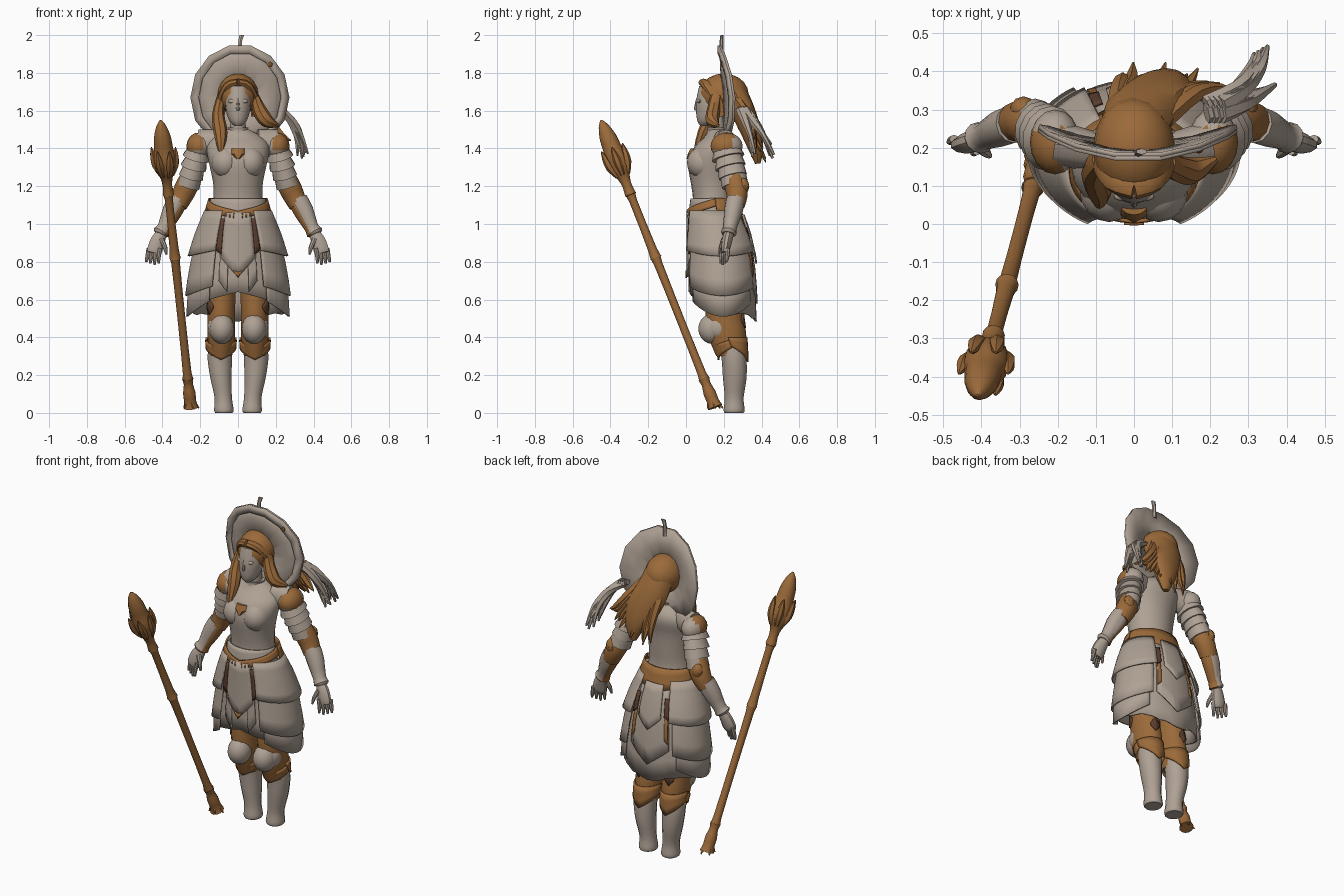
import bpy, bmesh, math, random
from mathutils import Vector

random.seed(4)
if "Cube" in bpy.data.objects:
    bpy.data.objects.remove(bpy.data.objects["Cube"])


def material(name, rgb):
    m = bpy.data.materials.new(name)
    m.use_nodes = True
    m.diffuse_color = (*rgb, 1)
    m.node_tree.nodes["Principled BSDF"].inputs["Base Color"].default_value = (*rgb, 1)
    return m


STONE = material("warm grey stone", (0.43, 0.36, 0.30))
BROWN = material("ochre brown", (0.33, 0.145, 0.042))
DARK = material("dark umber", (0.11, 0.05, 0.028))


def finish(bm, name, mat, rule=None, thick=0, angle=35):
    """Turn a bmesh into a shaded object; rule picks the second material by face."""
    bmesh.ops.recalc_face_normals(bm, faces=bm.faces)
    if rule:
        for f in bm.faces:
            f.material_index = int(rule(f.calc_center_median()))
    me = bpy.data.meshes.new(name)
    bm.to_mesh(me)
    bm.free()
    me.materials.append(mat)
    me.materials.append(BROWN)
    ob = bpy.data.objects.new(name, me)
    bpy.context.collection.objects.link(ob)
    if thick:
        mod = ob.modifiers.new("thickness", "SOLIDIFY")
        mod.thickness = thick
        mod.offset = 0
    bpy.ops.object.select_all(action="DESELECT")
    ob.select_set(True)
    bpy.context.view_layer.objects.active = ob
    bpy.ops.object.shade_smooth_by_angle(angle=math.radians(angle))
    return ob


def smooth(secs, n):
    """Catmull-Rom interpolation of section tuples."""
    p = [secs[0], *secs, secs[-1]]
    out = []
    for i in range(1, len(p) - 2):
        for k in range(n):
            t = k / n
            out.append([b + 0.5 * t * (c - a + t * (2*a - 5*b + 4*c - d + t * (3*(b - c) + d - a)))
                        for a, b, c, d in zip(*p[i - 1:i + 3])])
    return out + [list(secs[-1])]


def loft(name, secs, mat, sides=12, steps=3, flat=False, rule=None, s=1):
    """Skin rings (x, y, z, rx, ry); level rings if flat, else square to the path."""
    secs = smooth(secs, steps)
    pts = [Vector((s * c[0], c[1], c[2])) for c in secs]
    bm = bmesh.new()
    rings = []
    for i, c in enumerate(secs):
        u, v = Vector((1, 0, 0)), Vector((0, 1, 0))
        if not flat:
            t = (pts[min(i + 1, len(pts) - 1)] - pts[max(i - 1, 0)]).normalized()
            v = (v - t * v.dot(t)).normalized()
            u = v.cross(t)
        rings.append([bm.verts.new(pts[i] + u * max(c[3], .002) * math.sin(a) - v * max(c[4], .002) * math.cos(a))
                      for a in (math.tau * k / sides for k in range(sides))])
    for a, b in zip(rings, rings[1:]):
        for k in range(sides):
            j = (k + 1) % sides
            bm.faces.new((a[k], a[j], b[j], b[k]))
    bm.faces.new(rings[0])
    bm.faces.new(rings[-1])
    return finish(bm, name, mat, rule)


def ball(name, loc, size, mat, rule=None, seg=16):
    bm = bmesh.new()
    bmesh.ops.create_uvsphere(bm, u_segments=seg, v_segments=seg * 2 // 3, radius=1)
    for v in bm.verts:
        v.co = Vector(a * b + c for a, b, c in zip(v.co, size, loc))
    return finish(bm, name, mat, rule)


def shell(name, mat, prof, a0, a1, top, hem, grow=0.0, cx=0, cols=24, rows=5, flare=0.0):
    """Curved plate wrapped on a profile (z, cy, rx, ry); angles in degrees from the front."""
    def at(z):
        for lo, hi in zip(prof[1:], prof):
            if z >= lo[0]:
                break
        t = min(1, max(0, (hi[0] - z) / (hi[0] - lo[0])))
        return [h + (l - h) * t for h, l in zip(hi[1:], lo[1:])]
    bm = bmesh.new()
    grid = []
    for i in range(cols + 1):
        f = i / cols
        a = math.radians(a0 + (a1 - a0) * f)
        z0, z1 = top(f), hem(f)
        col = []
        for r in range(rows + 1):
            z = z0 + (z1 - z0) * r / rows
            cy, rx, ry = at(z)
            g = grow + flare * r / rows
            col.append(bm.verts.new((cx + (rx + g) * math.sin(a), cy - (ry + g) * math.cos(a), z)))
        grid.append(col)
    for p, q in zip(grid, grid[1:]):
        for r in range(rows):
            bm.faces.new((p[r], q[r], q[r + 1], p[r + 1]))
    return finish(bm, name, mat, thick=0.009)


def vee(edge, point):
    return lambda f: point + (edge - point) * abs(2 * f - 1)


def slope(a, b):
    return lambda f: a + (b - a) * f


def level(z):
    return lambda f: z


# Torso armour
TORSO = [(0, .15, 1.02, .145, .12), (0, .145, 1.13, .13, .108), (0, .14, 1.22, .132, .115),
         (0, .135, 1.33, .155, .125), (0, .16, 1.41, .165, .115), (0, .18, 1.46, .13, .085),
         (0, .175, 1.5, .06, .055)]
loft("breastplate", TORSO, STONE, 20, flat=True)
for s in (-1, 1):
    ball("bust_plate", (s * .065, .09, 1.325), (.078, .085, .085), STONE)
loft("chest_emblem", [(0, .03, 1.345, .012, .027), (0, .035, 1.37, .038, .026), (0, .05, 1.4, .036, .026)],
     BROWN, 12, 1, True)
loft("neck", [(0, .165, 1.44, .06, .06), (0, .16, 1.5, .042, .045), (0, .16, 1.58, .042, .045)], STONE, flat=True)
loft("collar", [(0, .17, 1.45, .085, .075), (0, .168, 1.49, .055, .056), (0, .168, 1.51, .057, .058)], STONE, 14, flat=True)

# Skirt tiers, belt and hanging lappets
SKIRT = [(1.14, .145, .136, .114), (1.06, .15, .162, .13), (.95, .17, .196, .148),
         (.82, .185, .222, .163), (.65, .192, .245, .17), (.45, .2, .252, .172)]
shell("under_skirt_front", STONE, SKIRT, -75, 75, level(1.06), lambda f: .64 - .08 * abs(2*f - 1), cols=16)
shell("under_skirt_back", STONE, SKIRT, 75, 285, level(1.06), lambda f: .49 + .06 * abs(2*f - 1) + random.uniform(-.01, .01))
for s in (-1, 1):
    shell("lower_tasset", STONE, SKIRT, s * 35, s * 140, level(1.0), lambda f: .59 - .08 * math.sin(f * 3), .006, flare=.014)
    shell("middle_tasset", STONE, SKIRT, s * 30, s * 145, level(1.04), lambda f: .67 - .05 * math.sin(f * 3), .012, flare=.018)
    shell("upper_tasset", STONE, SKIRT, s * 28, s * 150, level(1.07), lambda f: .86 - .03 * math.sin(f * 3), .016, flare=.026)
    shell("front_slit", DARK, SKIRT, s * 22, s * 30, level(1.03), slope(.84, .86), .018, cols=3)
    shell("hip_lappet", STONE, SKIRT, s * 13, s * 24, level(1.05), slope(.64, .7), .01, cols=6)
    shell("back_slit", DARK, SKIRT, s * 150, s * 157, level(.98), slope(.86, .88), .024, cols=3)
    shell("back_strap", BROWN, SKIRT, s * 151, s * 156, level(.88), slope(.72, .74), .016, cols=3)
shell("front_lappet", STONE, SKIRT, -22, 22, level(1.06), vee(.82, .72), .014, cols=8)
shell("lappet_tip", BROWN, SKIRT, -6, 6, vee(.755, .745), vee(.752, .715), .021, cols=4, rows=1)
shell("back_lappet_long", STONE, SKIRT, 150, 210, level(1.04), vee(.68, .58), .01, cols=8)
shell("back_lappet_short", STONE, SKIRT, 162, 198, level(1.05), vee(.86, .79), .022, cols=8)
shell("belt_front", BROWN, SKIRT, -95, 95, vee(1.135, 1.068), vee(1.095, 1.025), .014, cols=28, rows=3)
shell("belt_back", BROWN, SKIRT, 95, 265, level(1.135), vee(1.07, 1.0), .014, cols=28, rows=3)
shell("waist_plate", STONE, SKIRT, -95, 95, level(1.135), vee(1.115, 1.05), .002, cols=20, rows=3)

# Legs
THIGH = [(.085, .2, .75, .08, .09), (.088, .2, .6, .076, .095), (.088, .205, .5, .074, .1),
         (.088, .22, .4, .074, .1), (.09, .235, .3, .06, .075)]
GREAVE = [(.092, .245, .36, .066, .068), (.096, .255, .28, .066, .066), (.09, .258, .18, .057, .062),
          (.078, .255, .08, .047, .05), (.075, .255, .015, .053, .056), (.075, .255, 0, .046, .05)]
CUFF = [(.42, .215, .072, .098), (.34, .245, .07, .074), (.22, .256, .064, .066)]
PATCH = [(.62, .2, .077, .096), (.5, .205, .076, .101), (.4, .22, .076, .102)]
for s in (-1, 1):
    loft("thigh", THIGH, BROWN, 14, flat=True, s=s)
    loft("greave", GREAVE, STONE, 14, flat=True, s=s)
    ball("knee_guard", (s * .085, .14, .445), (.066, .075, .08), STONE)
    ball("knee_wing", (s * .125, .18, .45), (.036, .065, .06), STONE)
    shell("knee_cuff_front", BROWN, CUFF, -90, 90, vee(.385, .345), vee(.345, .28), .008, s * .09, 12, 3)
    shell("knee_cuff_back", BROWN, CUFF, 90, 270, level(.4), vee(.35, .27), .006, s * .09, 12, 3)
    shell("thigh_patch", DARK, PATCH, s * 35, s * 75, vee(.57, .6), vee(.55, .52), 0, s * .088, 8, 2)
    shell("thigh_back_patch", DARK, PATCH, s * 150, s * 190, vee(.5, .54), vee(.48, .45), 0, s * .088, 8, 2)

# Arms and shoulders
for s in (-1, 1):
    ball("shoulder_cap", (s * .207, .215, 1.412), (.066, .085, .072), STONE,
         lambda c: abs(c.x) > .19 and c.z > 1.39 and c.y < .25)
    loft("shoulder_base", [(.1, .19, 1.43, .07, .05), (.2, .21, 1.42, .08, .06)], STONE, s=s)
    tiers = []
    for k in range(4):
        x, y, z = .205 + .014 * k, .215 + .012 * k, 1.4 - .05 * k
        tiers += [(x, y, z, .056, .07), (x + .016, y + .009, z - .05, .074 - .004 * k, .088 - .006 * k)]
    loft("shoulder_lames", tiers, STONE, 14, 1, s=s)
    loft("upper_arm", [(.225, .235, 1.35, .05, .055), (.275, .265, 1.2, .045, .048)], STONE, 10, s=s)
    loft("elbow", [(.255, .255, 1.25, .05, .052), (.272, .265, 1.2, .06, .06), (.295, .27, 1.15, .057, .056),
                   (.32, .262, 1.1, .05, .05)], BROWN, 12, 2, s=s)
    ball("elbow_point", (s * .29, .3, 1.2), (.035, .035, .045), BROWN, seg=10)
    loft("forearm", [(.3, .265, 1.15, .047, .048), (.34, .255, 1.07, .047, .046), (.38, .235, .99, .035, .036),
                     (.4, .225, .95, .03, .032)], STONE, 12, s=s,
         rule=lambda c: abs(c.x) - .3 < (1.13 - c.z) * .5 - .005)
    loft("bracer", [(.318, .262, 1.13, .05, .05), (.35, .25, 1.07, .05, .048), (.39, .232, .98, .037, .037),
                    (.405, .226, .955, .046, .042), (.41, .224, .945, .034, .034)], STONE, 12, 2, s=s,
         rule=lambda c: abs(c.x) < .3 + (1.13 - c.z) * .48)
    # hand turned so the fingers spread outward
    loft("palm", [(.405, .226, .95, .03, .028), (.425, .216, .91, .04, .028), (.44, .208, .865, .042, .024),
                  (.446, .204, .845, .036, .018)], STONE, 10, s=s)
    for k in range(4):
        x, y = .412 + .02 * k, .192 + .01 * k
        loft("finger", [(x, y, .872, .012, .012), (x + .008, y - .004, .825, .011, .011),
                        (x + .008 + .002 * k, y - .008, .783 + .008 * abs(k - 1), .006, .006)], STONE, 8, 2, s=s)
    loft("thumb", [(.405, .2, .92, .014, .014), (.386, .185, .875, .012, .012), (.378, .178, .838, .006, .006)],
         STONE, 8, 2, s=s)

# Head and face
loft("face", [(0, .1, 1.52, .018, .025), (0, .112, 1.545, .045, .052), (0, .128, 1.6, .064, .075),
              (0, .135, 1.66, .069, .08), (0, .145, 1.73, .06, .075)], STONE, 16, flat=True)
loft("nose", [(0, .066, 1.665, .006, .012), (0, .06, 1.612, .011, .018), (0, .062, 1.6, .009, .012)], STONE, 8, 2, True)
ball("lips", (0, .072, 1.572), (.02, .01, .008), STONE, seg=8)
for s in (-1, 1):
    ball("brow", (s * .028, .072, 1.65), (.026, .012, .012), STONE, seg=12)

# Hair cap, swept locks and back strands
ball("hair_cap", (0, .2, 1.685), (.108, .132, .112), BROWN)
for s in (-1, 1):
    loft("parted_fringe", [(0, .092, 1.75, .02, .028), (.055, .112, 1.732, .022, .028), (.092, .165, 1.66, .02, .032),
                           (.092, .18, 1.57, .022, .03)], BROWN, 8, s=s)
loft("right_front_lock", [(-.09, .17, 1.68, .02, .03), (-.105, .14, 1.58, .032, .035), (-.092, .09, 1.48, .036, .03),
                          (-.09, .045, 1.36, .008, .01)], BROWN, 8)
loft("left_front_lock", [(.09, .16, 1.68, .02, .03), (.115, .145, 1.6, .038, .035), (.155, .14, 1.545, .036, .035),
                         (.215, .17, 1.52, .008, .01)], BROWN, 8)
loft("hair_back", [(0, .25, 1.7, .09, .07), (.02, .3, 1.6, .1, .065), (.06, .34, 1.5, .1, .055),
                   (.085, .37, 1.4, .06, .04), (.09, .38, 1.32, .02, .015)], BROWN, 12)
for k in range(12):
    f = k / 11
    tip = (-.03 + .31 * f, .41 - .05 * f + random.uniform(-.03, .04), 1.3 + .14 * f * f + random.uniform(0, .05))
    loft("hair_strand", [(-.05 + .13 * f, .27, 1.66, .025, .025), (-.04 + .2 * f, .34, 1.55, .028, .022),
                         (-.03 + .26 * f, .38 - .03 * f, 1.43 + .04 * f, .02, .018), (*tip, .003, .003)], BROWN, 6)

# Two wind-blown ribbons, each of ragged strips, beside the left shoulder
for back in (0, .1):
    for k in range(4):
        f = k / 3
        drop = random.uniform(-.01, .08)
        loft("ribbon_strip", [(.19 + .04 * f, .29 + back * .2, 1.61, .016, .028),
                              (.27 + .02 * f, .315 + back * .4, 1.56 - .02 * f, .024, .022),
                              (.31 + .02 * f, .34 + back * .7, 1.47, .018, .015),
                              (.335 + .035 * f - back * .2, .345 + back + .02 * f, 1.34 + drop, .006, .007)], STONE, 6)

# Halo disc bent backward at the sides, with a shallow rim on the front
for name, radii, lift in (("halo_disc", (.3, .65, 1), 0), ("halo_rim", (.84, 1), .009)):
    bm = bmesh.new()
    rings = []
    for r in radii:
        ring = []
        for k in range(14):
            a = math.tau * (k + .5) / 14
            x, z = .26 * r * math.sin(a), max(1.67 + .282 * r * math.cos(a), 1.46 + .03 * (1 - r))
            ring.append(bm.verts.new((x + .01, .19 + .9 * x * x - lift + .06 * (1.75 - z), z)))
        rings.append(ring)
    for a, b in zip(rings, rings[1:]):
        for k in range(14):
            bm.faces.new((a[k], a[k - 1], b[k - 1], b[k]))
    finish(bm, name, STONE, thick=.012, angle=20)
loft("halo_spike", [(.01, .185, 1.9, .014, .012), (.012, .188, 1.97, .011, .01), (.02, .19, 2.0, .015, .008)], STONE, 6, 1, True)
ball("halo_stud", (.17, .196, 1.845), (.013, .012, .016), BROWN, seg=8)

# Staff with a bud-shaped head
FOOT, TIP = Vector((-.25, .155, .03)), Vector((-.41, -.45, 1.55))
PROFILE = [(0, .04), (.02, .032), (.05, .033), (.08, .024), (.1, .03), (.12, .023), (.3, .021), (.5, .023),
           (.52, .031), (.55, .024), (.72, .021), (.74, .03), (.77, .025), (.8, .033), (.83, .055),
           (.87, .06), (.9, .05), (.94, .045), (.98, .026), (1, .004)]
loft("staff", [(*FOOT.lerp(TIP, t), r, r) for t, r in PROFILE], BROWN, 12, 2)
for k in range(6):
    a = math.tau * k / 6
    path = [(.81, .03, .014), (.845, .052, .022), (.88, .06, .016), (.905, .064, .003)]
    loft("bud_petal", [(*(FOOT.lerp(TIP, t) + Vector((math.cos(a) * d, math.sin(a) * d, math.sin(a) * d * .4))), w, w)
                       for t, d, w in path], BROWN, 6, 2)
for k in range(5):
    a = math.tau * k / 5
    p = FOOT + Vector((.028 * math.cos(a), .028 * math.sin(a), 0))
    loft("staff_root", [(*p.lerp(FOOT.lerp(TIP, .05), .7), .012, .012),
                        (p.x + .015 * math.cos(a), p.y + .015 * math.sin(a), .025, .004, .004)], BROWN, 6, 2)
